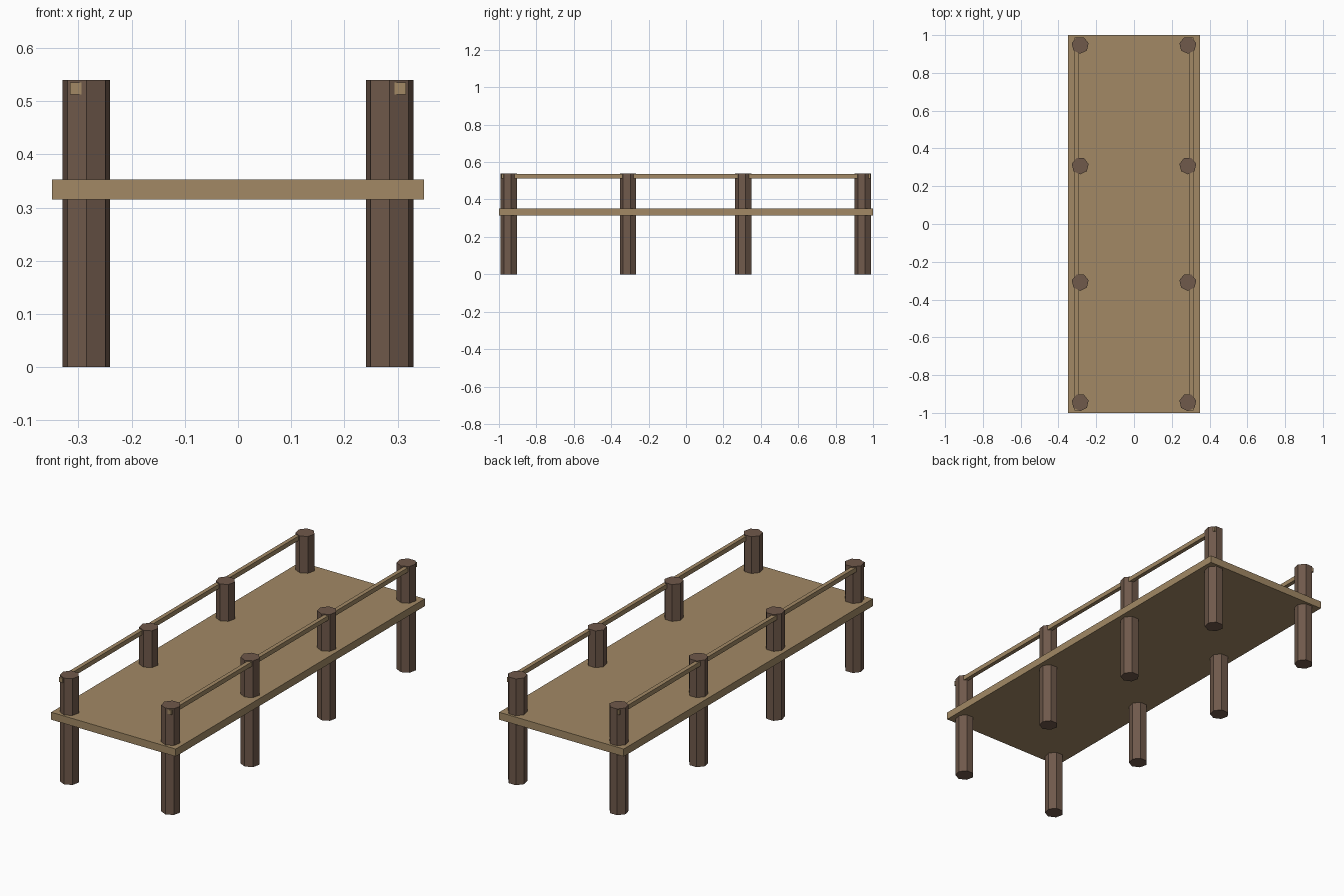
import bpy
import math

cube = bpy.data.objects.get("Cube")
if cube:
    bpy.data.objects.remove(cube, do_unlink=True)


def make_material(name, color):
    mat = bpy.data.materials.new(name)
    mat.use_nodes = True
    mat.diffuse_color = color
    mat.node_tree.nodes["Principled BSDF"].inputs["Base Color"].default_value = color
    return mat


plank_wood = make_material("light plank wood", (0.36, 0.25, 0.13, 1))
post_wood = make_material("dark post wood", (0.16, 0.10, 0.07, 1))


def add_box(name, x, z_low, z_high, width, length):
    bpy.ops.mesh.primitive_cube_add(size=1, location=(x, 0, (z_low + z_high) / 2))
    box = bpy.context.object
    box.name = name
    box.scale = (width, length, z_high - z_low)
    bpy.ops.object.transform_apply(location=False, rotation=False, scale=True)
    box.data.materials.append(plank_wood)


def add_post(name, x, y, height=0.54):
    # Seven-sided post with one edge facing the front
    bpy.ops.mesh.primitive_cylinder_add(
        vertices=7, radius=0.0456, depth=height,
        location=(x, y, height / 2), rotation=(0, 0, math.pi))
    post = bpy.context.object
    post.name = name
    post.data.materials.append(post_wood)


# Walkway deck
add_box("deck", 0, 0.315, 0.353, 0.70, 2.0)

# Posts and handrails on both sides
for side, sign in (("left", 1), ("right", -1)):
    for i, y in enumerate((-0.945, -0.308, 0.308, 0.947)):
        add_post(f"{side}_post_{i + 1}", sign * 0.285, y)
    add_box(f"{side}_handrail", sign * 0.305, 0.512, 0.535, 0.021, 1.974)
